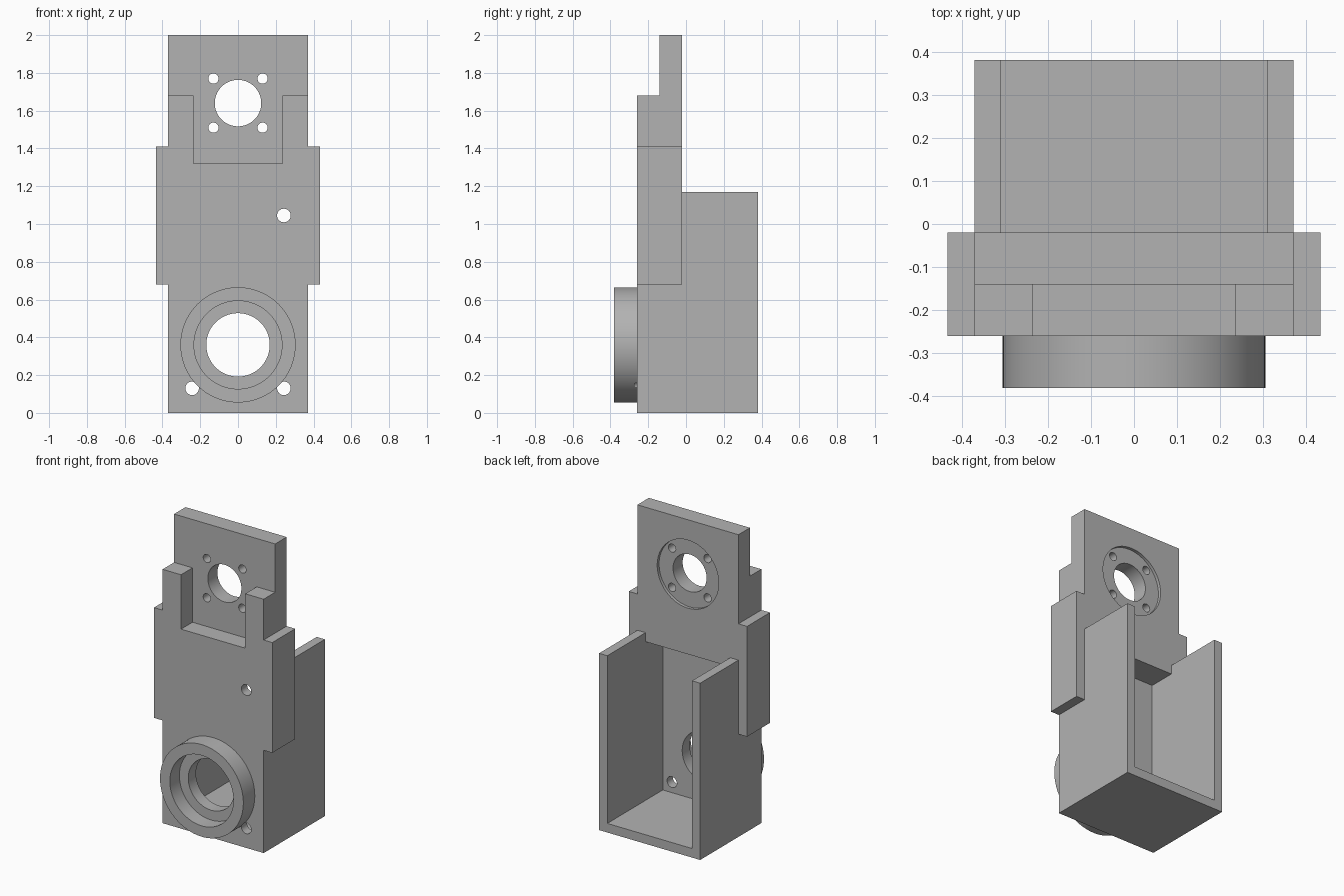
import bpy
import bmesh
from math import pi
from mathutils import Matrix, Vector

cube = bpy.data.objects.get("Cube")
if cube:
    bpy.data.objects.remove(cube, do_unlink=True)

grey = bpy.data.materials.new("plain grey")
grey.use_nodes = True
grey.diffuse_color = (0.45, 0.45, 0.45, 1)
grey.node_tree.nodes["Principled BSDF"].inputs["Base Color"].default_value = (0.45, 0.45, 0.45, 1)


def finish(name, bm):
    bmesh.ops.recalc_face_normals(bm, faces=bm.faces)
    mesh = bpy.data.meshes.new(name)
    bm.to_mesh(mesh)
    bm.free()
    mesh.materials.append(grey)
    obj = bpy.data.objects.new(name, mesh)
    bpy.context.collection.objects.link(obj)
    return obj


def box(name, x, y, z):
    """Box from (min, max) pairs."""
    bm = bmesh.new()
    bmesh.ops.create_cube(bm, size=1)
    for v in bm.verts:
        v.co = Vector([(r[0] + r[1]) / 2 + c * (r[1] - r[0]) for r, c in zip((x, y, z), v.co)])
    return finish(name, bm)


def disc(name, x, z, radius, y0, y1, sides=64):
    """Cylinder running along y."""
    bm = bmesh.new()
    place = Matrix.Translation((x, (y0 + y1) / 2, z)) @ Matrix.Rotation(pi / 2, 4, 'X')
    bmesh.ops.create_cone(bm, cap_ends=True, segments=sides, radius1=radius,
                          radius2=radius, depth=y1 - y0, matrix=place)
    return finish(name, bm)


def combine(target, tool, operation):
    mod = target.modifiers.new(tool.name, 'BOOLEAN')
    mod.operation = operation
    mod.solver = 'EXACT'
    mod.object = tool
    tool.hide_render = True
    bpy.context.view_layer.update()
    graph = bpy.context.evaluated_depsgraph_get()
    mesh = bpy.data.meshes.new_from_object(target.evaluated_get(graph))
    target.modifiers.clear()
    target.data = mesh
    bpy.data.objects.remove(tool, do_unlink=True)


FRONT, BACK, STEP = -0.26, -0.02, -0.14
HALF, WING, WALL = 0.37, 0.433, 0.06

# Front plate with side wings, extruded from a mirrored outline
right_side = [(HALF, 0), (HALF, 0.68), (WING, 0.68), (WING, 1.41), (HALF, 1.41), (HALF, 2)]
outline = right_side + [(-x, z) for x, z in reversed(right_side)]
bm = bmesh.new()
face = bm.faces.new([bm.verts.new((x, FRONT, z)) for x, z in outline])
extruded = bmesh.ops.extrude_face_region(bm, geom=[face])["geom"]
bmesh.ops.translate(bm, vec=(0, BACK - FRONT, 0),
                    verts=[g for g in extruded if isinstance(g, bmesh.types.BMVert)])
body = finish("bracket_body", bm)

# Rear housing and round front collar
combine(body, box("housing", (-HALF, HALF), (-0.1, 0.38), (0, 1.17)), 'UNION')
combine(body, disc("collar", 0, 0.36, 0.305, -0.38, -0.23, 96), 'UNION')

# Housing pocket: closed inside the plate, open at the top behind it
inner = HALF - WALL
combine(body, box("pocket", (-inner, inner), (FRONT + WALL, 0.6), (WALL, 1.11)), 'DIFFERENCE')
combine(body, box("open_top", (-inner, inner), (BACK, 0.6), (1.0, 1.4)), 'DIFFERENCE')

# Stepped top and notch between the two posts
combine(body, box("top_step", (-0.6, 0.6), (-0.5, STEP), (1.68, 2.2)), 'DIFFERENCE')
combine(body, box("notch", (-0.235, 0.235), (-0.5, STEP), (1.32, 1.9)), 'DIFFERENCE')

# Collar counterbore and through hole
combine(body, disc("counterbore", 0, 0.36, 0.233, -0.5, -0.28, 96), 'DIFFERENCE')
combine(body, disc("collar_bore", 0, 0.36, 0.168, -0.5, 0.1), 'DIFFERENCE')

# Upper mounting hole with a shallow round recess on the back
combine(body, disc("back_recess", 0, 1.64, 0.225, BACK - 0.02, 0.1, 96), 'DIFFERENCE')
combine(body, disc("mount_bore", 0, 1.64, 0.123, -0.5, 0.1), 'DIFFERENCE')
for x in (-0.13, 0.13):
    for z in (1.51, 1.77):
        combine(body, disc("mount_screw", x, z, 0.027, -0.5, 0.1, 32), 'DIFFERENCE')

# Screw holes in the front wall
for x, z in ((-0.243, 0.13), (0.243, 0.13), (0.243, 1.045)):
    combine(body, disc("wall_screw", x, z, 0.036, -0.27, 0.1, 32), 'DIFFERENCE')

# Smooth the round surfaces, keep hard edges
bpy.ops.object.select_all(action='DESELECT')
body.select_set(True)
bpy.context.view_layer.objects.active = body
bpy.ops.object.shade_smooth_by_angle(angle=pi / 6)
